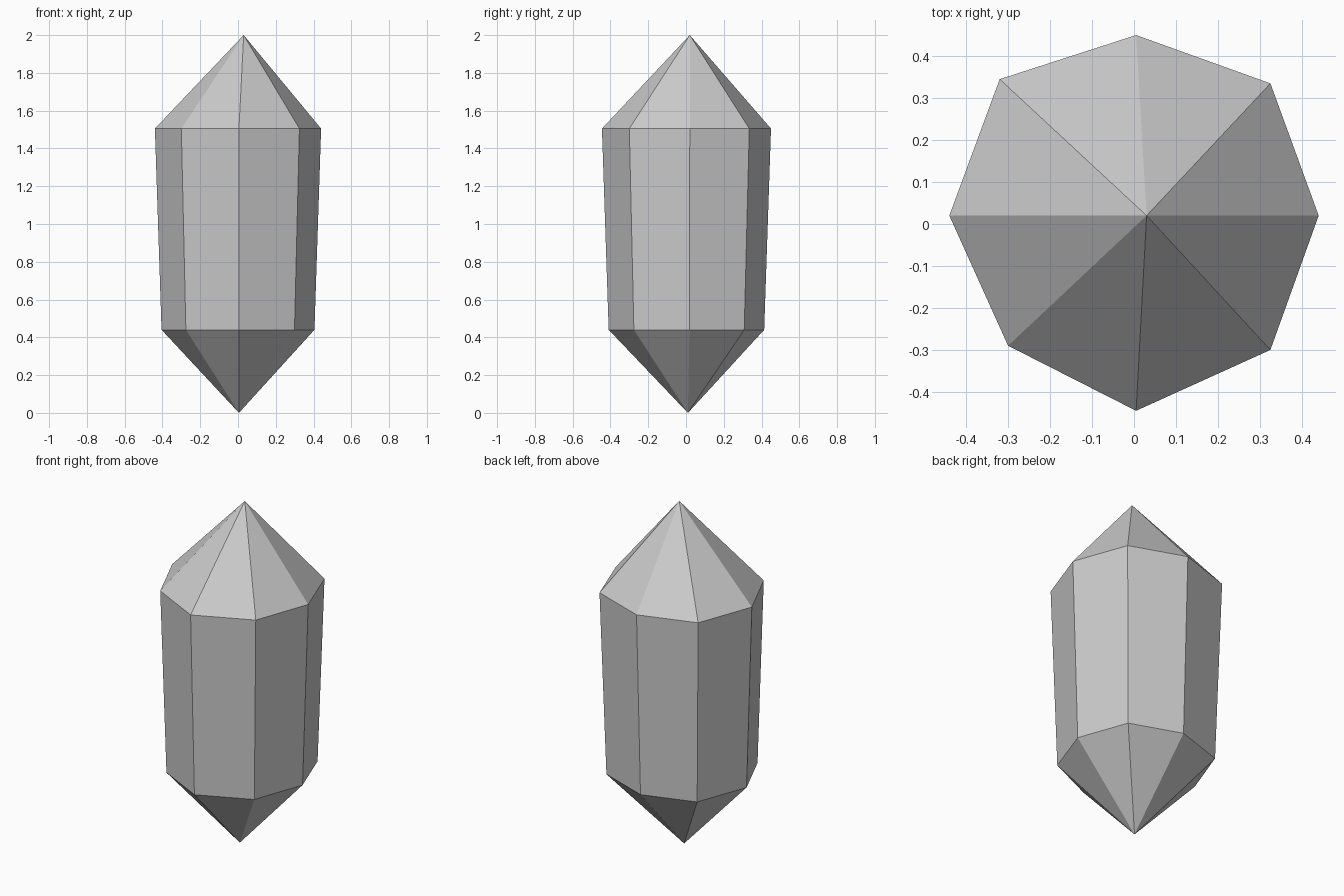
import bpy
import bmesh

cube = bpy.data.objects.get("Cube")
if cube:
    bpy.data.objects.remove(cube, do_unlink=True)

# Stone colour
grey = bpy.data.materials.new("crystal_grey")
grey.use_nodes = True
colour = (0.6, 0.6, 0.6, 1)
grey.diffuse_color = colour
grey.node_tree.nodes["Principled BSDF"].inputs["Base Color"].default_value = colour

# Slightly irregular eight-sided outline, counter-clockwise from +x
outline = [(0.44, 0.02), (0.325, 0.335), (0.005, 0.45), (-0.32, 0.345),
           (-0.44, 0.02), (-0.30, -0.29), (0.005, -0.445), (0.325, -0.30)]

bm = bmesh.new()


def ring(scale, z):
    return [bm.verts.new((x * scale, y * scale, z)) for x, y in outline]


# Tapered shaft between two rings, closed by a point at each end
shoulder = ring(1, 1.505)
waist = ring(0.92, 0.44)
tip = bm.verts.new((0.03, 0.02, 2))
root = bm.verts.new((0.005, 0.01, 0))
count = len(outline)
for i in range(count):
    j = (i + 1) % count
    bm.faces.new((shoulder[i], shoulder[j], tip))
    bm.faces.new((waist[i], waist[j], shoulder[j], shoulder[i]))
    bm.faces.new((waist[j], waist[i], root))
bmesh.ops.recalc_face_normals(bm, faces=bm.faces[:])

mesh = bpy.data.meshes.new("crystal")
bm.to_mesh(mesh)
bm.free()
mesh.materials.append(grey)
bpy.context.collection.objects.link(bpy.data.objects.new("crystal", mesh))
